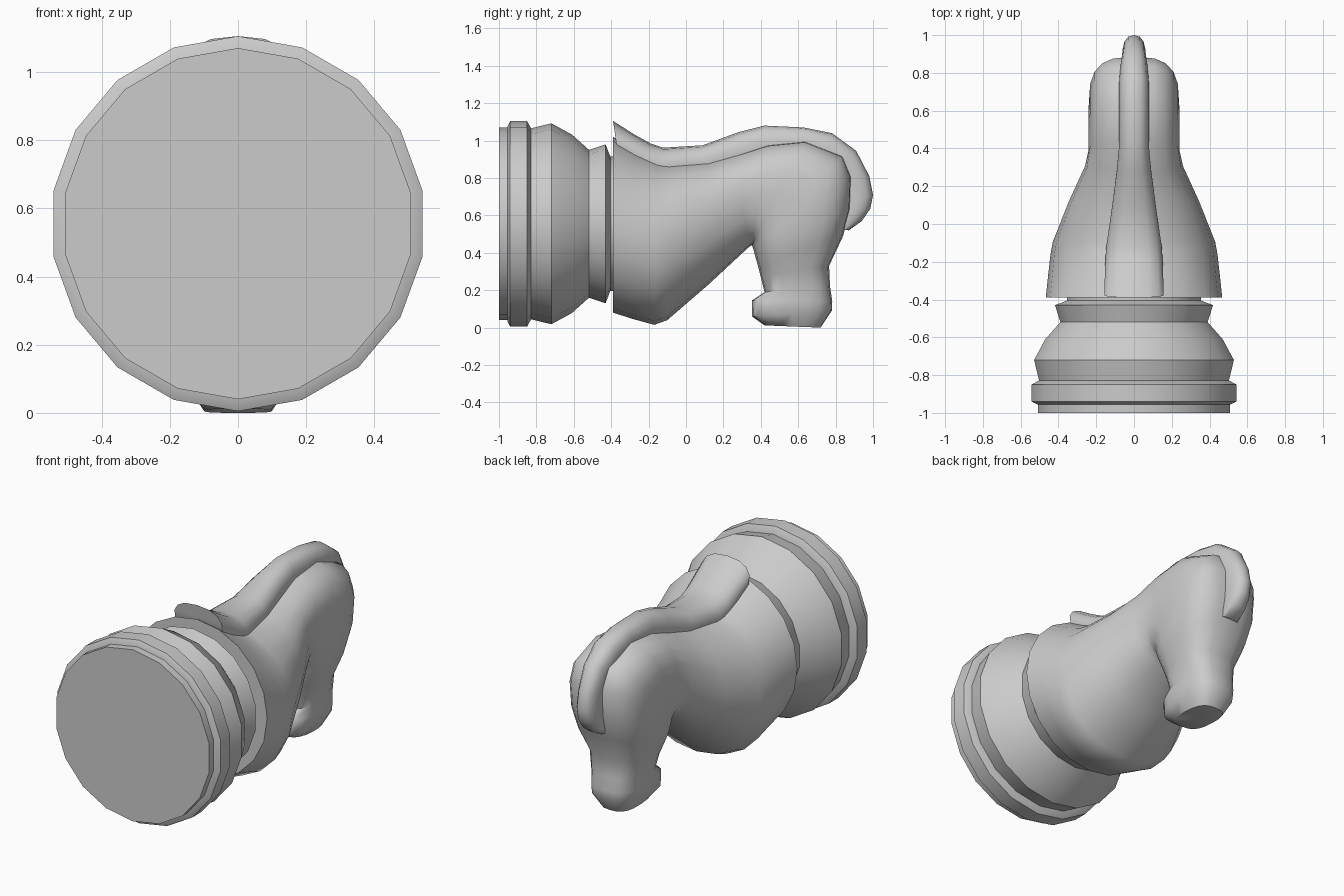
import bpy, bmesh, math
from mathutils import Vector

if "Cube" in bpy.data.objects:
    bpy.data.objects.remove(bpy.data.objects["Cube"])


def finish(name, bm, angle):
    bmesh.ops.recalc_face_normals(bm, faces=bm.faces)
    mesh = bpy.data.meshes.new(name)
    bm.to_mesh(mesh)
    bm.free()
    ob = bpy.data.objects.new(name, mesh)
    bpy.context.collection.objects.link(ob)
    bpy.ops.object.select_all(action='DESELECT')
    ob.select_set(True)
    bpy.context.view_layer.objects.active = ob
    bpy.ops.object.shade_smooth_by_angle(angle=math.radians(angle))
    return ob


def skin(name, rings, angle):
    """Join equal-length closed rings of points and cap both ends."""
    bm = bmesh.new()
    loops = [[bm.verts.new(p) for p in ring] for ring in rings]
    n = len(loops[0])
    for a, b in zip(loops, loops[1:]):
        for i in range(n):
            j = (i + 1) % n
            bm.faces.new((a[i], a[j], b[j], b[i]))
    bm.faces.new(loops[0])
    bm.faces.new(loops[-1])
    return finish(name, bm, angle)


def oval(inner, outer, width, power, n):
    """Superellipse spanning two side-view points (y, z), half width in x."""
    a, b = Vector((0, *inner)), Vector((0, *outer))
    mid, half = (a + b) / 2, (b - a) / 2
    ring = []
    for i in range(n):
        t = 2 * math.pi * i / n
        c, s = math.cos(t), math.sin(t)
        c = math.copysign(abs(c) ** (2 / power), c)
        s = math.copysign(abs(s) ** (2 / power), s)
        ring.append(mid + half * c + Vector((width * s, 0, 0)))
    return ring


def disc(y, r, n=18, zc=0.555):
    return [(r * math.sin(2 * math.pi * i / n), y, zc + r * math.cos(2 * math.pi * i / n))
            for i in range(n)]


# Turned base: foot ring, bulge and collar, each its own crisp part
parts = {
    "foot_plate": [(-1, .515), (-.94, .515)],
    "foot_ring": [(-.955, .52), (-.94, .55), (-.85, .55), (-.825, .505)],
    "base_bulge": [(-.83, .51), (-.72, .537), (-.61, .477), (-.515, .392)],
    "collar": [(-.52, .395), (-.43, .425), (-.405, .36), (-.36, .36)],
}
for name, profile in parts.items():
    skin(name, [disc(y, r) for y, r in profile], 40)

# Neck and head: inner point, outer point, half width, squareness
body = [
    ((-.39, .08), (-.39, 1.02), .467, 2),
    ((-.28, .045), (-.27, .95), .455, 2),
    ((-.17, .015), (-.15, .89), .442, 2.1),
    ((-.10, .04), (-.09, .88), .43, 2.1),
    ((.12, .23), (.12, .89), .345, 2.2),
    ((.33, .425), (.28, .93), .26, 2.5),
    ((.35, .44), (.44, .98), .24, 2.8),
    ((.353, .44), (.64, 1.0), .24, 2.8),
    ((.356, .43), (.84, .92), .24, 3),
    ((.36, .42), (.885, .81), .24, 3),
    ((.37, .38), (.88, .64), .235, 2.8),
    ((.385, .33), (.84, .49), .21, 2.7),
    ((.40, .27), (.765, .33), .17, 2.7),
    ((.42, .19), (.77, .22), .15, 2.8),
    ((.352, .145), (.782, .14), .15, 2.8),
    ((.352, .06), (.78, .09), .145, 2.8),
    ((.42, .012), (.72, .0), .10, 2.8),
]
skin("neck_and_head", [oval(*s, 20) for s in body], 50)

# Mane ridge running from the collar over the crown to the forehead
mane = [
    ((-.36, .90), (-.39, 1.105), .16),
    ((-.28, .84), (-.28, 1.035), .158),
    ((-.20, .78), (-.19, .985), .155),
    ((-.12, .76), (-.12, .962), .15),
    ((.10, .78), (.09, .975), .118),
    ((.30, .83), (.28, 1.045), .092),
    ((.42, .86), (.42, 1.08), .08),
    ((.62, .90), (.63, 1.07), .08),
    ((.72, .86), (.78, 1.04), .08),
    ((.77, .80), (.91, .945), .07),
    ((.79, .72), (.98, .81), .062),
    ((.79, .66), (1.0, .71), .062),
    ((.79, .61), (.985, .635), .062),
    ((.79, .56), (.94, .57), .06),
    ((.80, .53), (.87, .52), .055),
]
skin("mane", [oval(i, o, w, 2.4, 14) for i, o, w in mane], 50)
